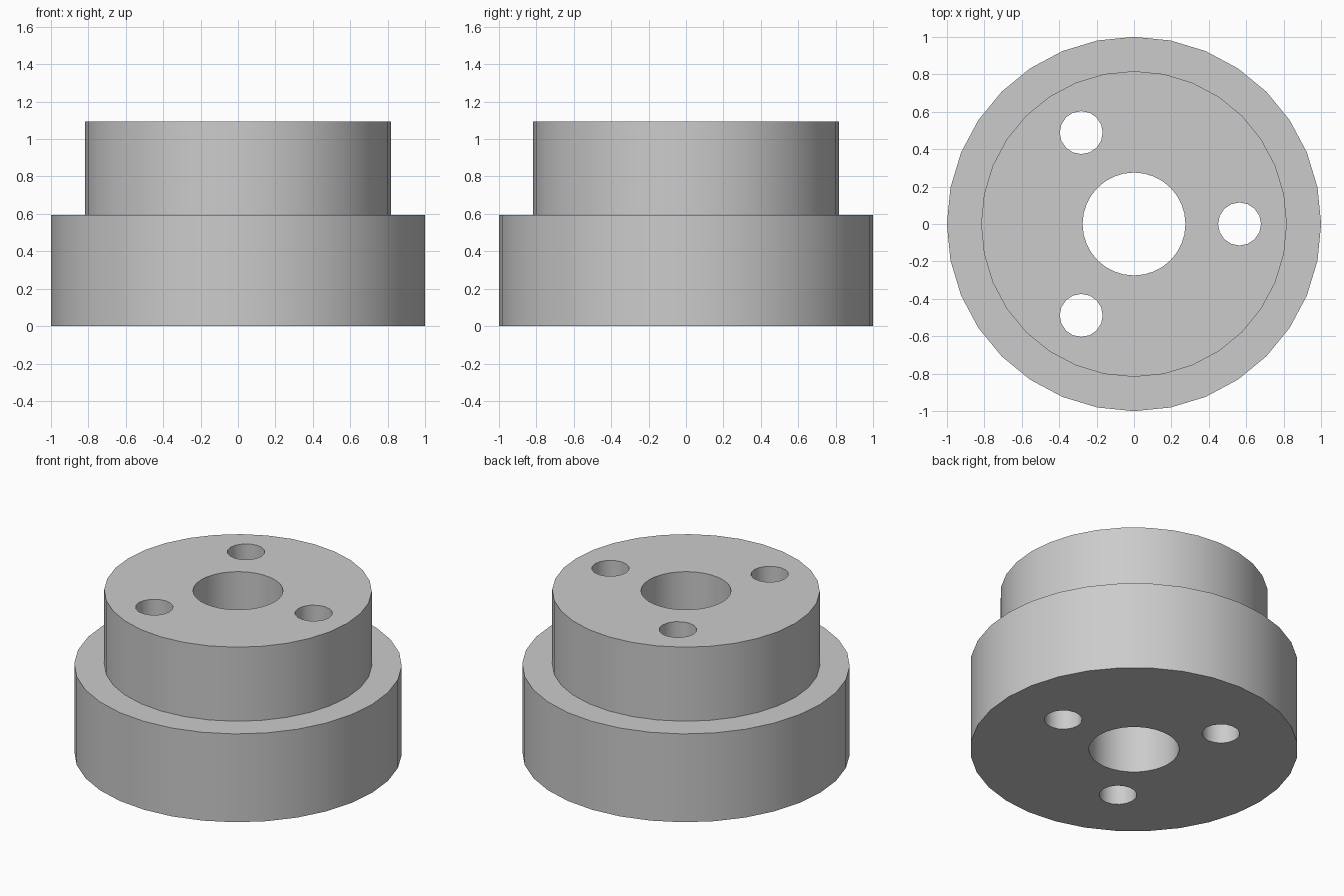
import bpy
import bmesh
import math

default_cube = bpy.data.objects.get("Cube")
if default_cube:
    bpy.data.objects.remove(default_cube, do_unlink=True)

BASE_RADIUS, HUB_RADIUS = 1.0, 0.817
BASE_TOP, HUB_TOP = 0.595, 1.094
BORE_RADIUS = 0.275
BOLT_RADIUS, BOLT_CIRCLE = 0.115, 0.564
SIDES = 32


def new_object(name, bm):
    bmesh.ops.recalc_face_normals(bm, faces=bm.faces[:])
    mesh = bpy.data.meshes.new(name)
    bm.to_mesh(mesh)
    bm.free()
    obj = bpy.data.objects.new(name, mesh)
    bpy.context.collection.objects.link(obj)
    return obj


def turned_solid(name, profile, sides, centre=(0, 0)):
    """Stack rings of (radius, height) and cap both ends."""
    bm = bmesh.new()
    rings = []
    for radius, z in profile:
        angles = [math.tau * i / sides for i in range(sides)]
        rings.append([bm.verts.new((centre[0] + radius * math.cos(a),
                                    centre[1] + radius * math.sin(a), z))
                      for a in angles])
    for low, high in zip(rings, rings[1:]):
        for i in range(sides):
            j = (i + 1) % sides
            bm.faces.new((low[i], low[j], high[j], high[i]))
    bm.faces.new(rings[0][::-1])
    bm.faces.new(rings[-1])
    return new_object(name, bm)


def drill(body, radius, sides, centre=(0, 0)):
    cutter = turned_solid("hole_cutter", [(radius, -0.2), (radius, HUB_TOP + 0.2)],
                          sides, centre)
    cutter.hide_render = True
    cut = body.modifiers.new("hole", 'BOOLEAN')
    cut.operation = 'DIFFERENCE'
    cut.solver = 'EXACT'
    cut.object = cutter
    bpy.context.view_layer.objects.active = body
    bpy.ops.object.modifier_apply(modifier=cut.name)
    bpy.data.objects.remove(cutter, do_unlink=True)


# Stepped body: wide base with a narrower hub
body = turned_solid("stepped_hub", [(BASE_RADIUS, 0), (BASE_RADIUS, BASE_TOP),
                                    (HUB_RADIUS, BASE_TOP), (HUB_RADIUS, HUB_TOP)], SIDES)

# Central bore and three bolt holes, all the way through
drill(body, BORE_RADIUS, SIDES)
for k in range(3):
    angle = math.tau * k / 3
    drill(body, BOLT_RADIUS, SIDES // 2,
          (BOLT_CIRCLE * math.cos(angle), BOLT_CIRCLE * math.sin(angle)))

# Plain grey metal
grey = bpy.data.materials.new("plain_grey")
grey.use_nodes = True
colour = (0.6, 0.6, 0.6, 1)
grey.diffuse_color = colour
grey.node_tree.nodes["Principled BSDF"].inputs["Base Color"].default_value = colour
body.data.materials.clear()
body.data.materials.append(grey)

# Smooth walls with crisp rims
bpy.ops.object.select_all(action='DESELECT')
body.select_set(True)
bpy.context.view_layer.objects.active = body
bpy.ops.object.shade_smooth_by_angle(angle=math.radians(35))
